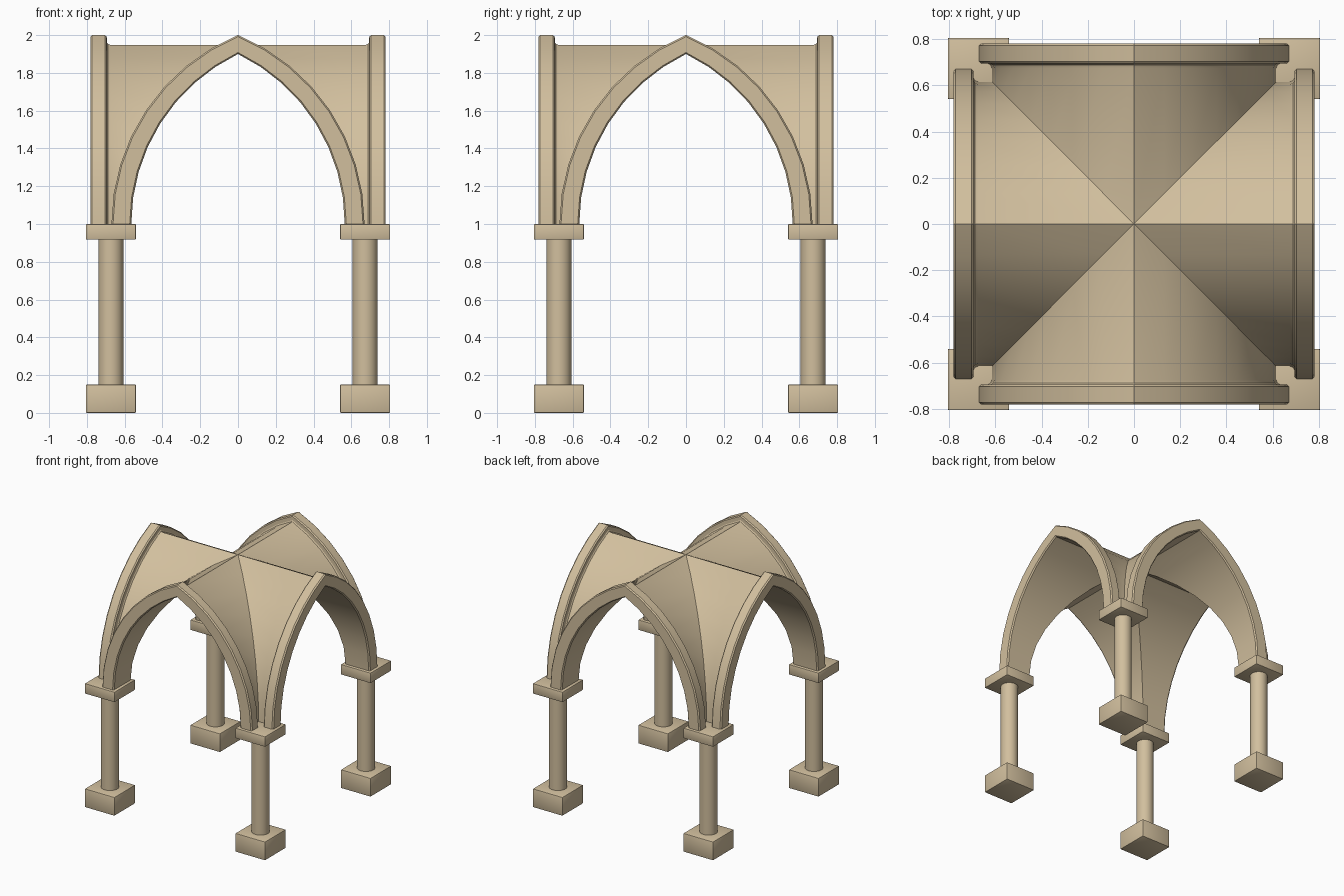
import bpy, bmesh, math
from mathutils import Matrix

if "Cube" in bpy.data.objects:
    bpy.data.objects.remove(bpy.data.objects["Cube"])

stone = bpy.data.materials.new("tan stone")
stone.diffuse_color = (0.64, 0.52, 0.34, 1)
stone.use_nodes = True
stone.node_tree.nodes["Principled BSDF"].inputs["Base Color"].default_value = stone.diffuse_color


def finish(name, bm, angle=30):
    bmesh.ops.recalc_face_normals(bm, faces=bm.faces)
    me = bpy.data.meshes.new(name)
    bm.to_mesh(me)
    bm.free()
    ob = bpy.data.objects.new(name, me)
    me.materials.append(stone)
    bpy.context.collection.objects.link(ob)
    bpy.ops.object.select_all(action='DESELECT')
    ob.select_set(True)
    bpy.context.view_layer.objects.active = ob
    bpy.ops.object.shade_smooth_by_angle(angle=math.radians(angle))
    return ob


def block(name, x, y, half, z0, z1):
    bm = bmesh.new()
    bmesh.ops.create_cube(bm, size=1, matrix=Matrix.Translation((x, y, (z0 + z1) / 2))
                          @ Matrix.Diagonal((2 * half, 2 * half, z1 - z0, 1)))
    bmesh.ops.bevel(bm, geom=bm.edges[:], offset=0.006, segments=2,
                    profile=0.5, affect='EDGES')
    finish(name, bm, 40)


# Pillars: square foot, round shaft, square capital
C = 0.673
for sx, side in ((-1, "left"), (1, "right")):
    for sy, end in ((-1, "front"), (1, "back")):
        tag = f"{end}_{side}"
        x, y = sx * C, sy * C
        block("foot_" + tag, x, y, 0.133, 0.0, 0.15)
        block("capital_" + tag, x, y, 0.133, 0.917, 1.0)
        bm = bmesh.new()
        bmesh.ops.create_cone(bm, cap_ends=True, segments=32, radius1=0.066, radius2=0.066,
                              depth=0.78, matrix=Matrix.Translation((x, y, 0.535)))
        finish("shaft_" + tag, bm)


# Pointed-arch profile: k = 0 is the inside face, k = 1 the outside of the rim
def arch(k, t):
    w, h = 0.565 + 0.105 * k, 0.9 + 0.1 * k
    r = (w * w + h * h) / (2 * w)
    a = t * math.asin(h / r)
    return max(0.0, w - r + r * math.cos(a)) if t < 1 else 0.0, 1 + r * math.sin(a)


# Cross-section of web plus raised rim; None means "at the groin"
SECTION = [(0, None), (0, 0.772), (0.08, 0.782), (0.92, 0.782), (1, 0.772),
           (1, 0.704), (0.92, 0.695), (0.62, 0.694), (0.53, 0.688),
           (0.48, 0.675), (0.48, None)]
STEPS = 8

# Groin vault: one bay swept along its arch, then turned four times
bm = bmesh.new()
for q in range(4):
    rot = Matrix.Rotation(q * math.pi / 2, 3, 'Z')
    rows = []
    for i in range(-STEPS, STEPS + 1):
        t = 1 - abs(i) / STEPS
        s = 1 if i >= 0 else -1
        row = []
        for k, y in SECTION:
            x, z = arch(k, t)
            co = rot @ Matrix.Translation((s * x, -(x if y is None else y), z)).translation
            row.append(bm.verts.new(co))
        rows.append(row)
    for a, b in zip(rows, rows[1:]):
        for j in range(len(SECTION) - 1):
            bm.faces.new((a[j], b[j], b[j + 1], a[j + 1]))
    bm.faces.new(rows[0])
    bm.faces.new(rows[-1])
bmesh.ops.remove_doubles(bm, verts=bm.verts, dist=0.0004)
finish("groin_vault", bm)
